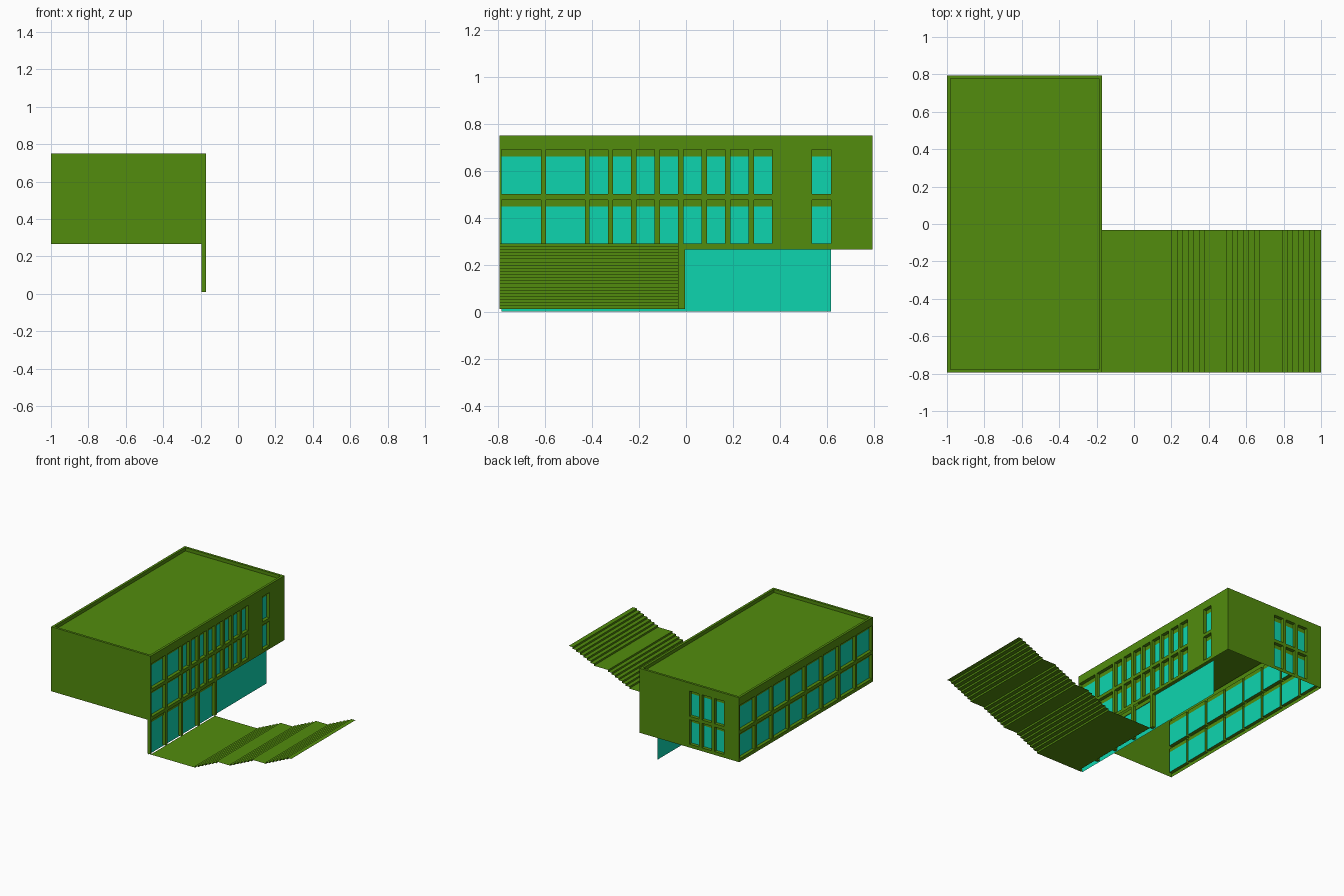
import bpy, bmesh
from mathutils import Vector

if "Cube" in bpy.data.objects:
    bpy.data.objects.remove(bpy.data.objects["Cube"])

X0, X1, Y = -1.0, -0.17, 0.795
Z0, Z1, ROOF = 0.265, 0.75, 0.725
DEPTH = 0.025
ROWS = [(0.29, 0.447, 0.475), (0.50, 0.66, 0.69)]   # sill, glass top, opening top


def material(name, rgb):
    m = bpy.data.materials.new(name)
    m.diffuse_color = (*rgb, 1)
    m.use_nodes = True
    m.node_tree.nodes["Principled BSDF"].inputs["Base Color"].default_value = m.diffuse_color
    return m


GREEN = material("green_render", (0.084, 0.262, 0.004))
TEAL = material("teal_glass", (0.004, 0.665, 0.429))


def finish(name, bm, mat):
    bmesh.ops.remove_doubles(bm, verts=bm.verts[:], dist=1e-5)
    me = bpy.data.meshes.new(name)
    bm.to_mesh(me)
    bm.free()
    me.materials.append(mat)
    ob = bpy.data.objects.new(name, me)
    bpy.context.collection.objects.link(ob)
    return ob


def quad(bm, pts, facing):
    """Add a quad wound so that it faces the given direction."""
    p = [Vector(q) for q in pts]
    if (p[1] - p[0]).cross(p[2] - p[0]).dot(Vector(facing)) < 0:
        p.reverse()
    bm.faces.new([bm.verts.new(q) for q in p])


def box(bm, x, y, z):
    r = bmesh.ops.create_cube(bm, size=1)
    for v in r["verts"]:
        v.co = [a + (c + 0.5) * (b - a) for (a, b), c in zip((x, y, z), v.co)]


def wall(name, P, u0, u1, spans):
    """Sheet wall with recessed windows; P maps (along, up, depth) to space."""
    out = Vector(P(0, 0, 0)) - Vector(P(0, 0, 1))
    along = Vector(P(1, 0, 0)) - Vector(P(0, 0, 0))
    up = Vector((0, 0, 1))
    bm, gl = bmesh.new(), bmesh.new()
    us = sorted({u0, u1, *[e for s in spans for e in s]})
    vs = sorted({Z0, Z1, *[e for r in ROWS for e in (r[0], r[2])]}) if spans else [Z0, Z1]

    def rect(b, a0, a1, b0, b1, d):
        quad(b, [P(a0, b0, d), P(a1, b0, d), P(a1, b1, d), P(a0, b1, d)], out)

    for a0, a1 in zip(us, us[1:]):
        for b0, b1 in zip(vs, vs[1:]):
            hole = (a0, a1) in spans and any((b0, b1) == (r[0], r[2]) for r in ROWS)
            if not hole:
                rect(bm, a0, a1, b0, b1, 0)
    D = DEPTH
    for a0, a1 in spans:
        for b0, g, b1 in ROWS:
            # reveals, blind box above the pane, and the pane
            for a, s in ((a0, 1), (a1, -1)):
                quad(bm, [P(a, b0, 0), P(a, b1, 0), P(a, b1, D), P(a, b0, D)], along * s)
            for b, s in ((b0, 1), (b1, -1)):
                quad(bm, [P(a0, b, 0), P(a1, b, 0), P(a1, b, D), P(a0, b, D)], up * s)
            rect(bm, a0, a1, g, b1, D)
            rect(gl, a0, a1, b0, g, D)
    finish(name, bm, GREEN)
    if spans:
        finish(name + "_glass", gl, TEAL)
    else:
        gl.free()


# Upper storeys: four sheet walls
right = [(-0.785, -0.618), (-0.597, -0.43)]
right += [(round(-0.41 + 0.0998 * i, 4), round(-0.333 + 0.0998 * i, 4)) for i in range(8)]
right += [(0.537, 0.617)]
w = (1.57 - 7 * 0.02) / 8
left = [(-0.785 + i * (w + 0.02), -0.785 + i * (w + 0.02) + w) for i in range(8)]
back = [(-0.875, -0.795), (-0.77, -0.69), (-0.665, -0.585)]
wall("right_wall", lambda u, v, d: (X1 - d, u, v), -Y, Y, right)
wall("left_wall", lambda u, v, d: (X0 + d, u, v), -Y, Y, left)
wall("back_wall", lambda u, v, d: (u, Y - d, v), X0, X1, back)
wall("front_wall", lambda u, v, d: (u, -Y + d, v), X0, X1, [])

# Roof deck with a parapet rim
bm = bmesh.new()
T = 0.018
outer = [(X0, -Y), (X1, -Y), (X1, Y), (X0, Y)]
inner = [(X0 + T, -Y + T), (X1 - T, -Y + T), (X1 - T, Y - T), (X0 + T, Y - T)]
mid = Vector(((X0 + X1) / 2, 0, 0))
for i in range(4):
    j = (i + 1) % 4
    quad(bm, [(*outer[i], Z1), (*outer[j], Z1), (*inner[j], Z1), (*inner[i], Z1)], (0, 0, 1))
    centre = (Vector((*inner[i], 0)) + Vector((*inner[j], 0))) / 2
    quad(bm, [(*inner[i], Z1), (*inner[j], Z1), (*inner[j], ROOF), (*inner[i], ROOF)], mid - centre)
quad(bm, [(*p, ROOF) for p in inner], (0, 0, 1))
finish("roof_parapet", bm, GREEN)

# Ground floor posts and lintel
bm = bmesh.new()
for y in [(-Y, -0.785), (-0.618, -0.597), (-0.43, -0.41), (-0.232, -0.21), (-0.032, -0.005)]:
    box(bm, (X1 - DEPTH, X1), y, (0.01, Z0))
box(bm, (-0.193, -0.189), (-0.79, -0.01), (0.235, Z0))
finish("ground_posts", bm, GREEN)

# Ground floor glass screen
bm = bmesh.new()
quad(bm, [(-0.194, -0.785, 0), (-0.194, 0.617, 0), (-0.194, 0.617, Z0), (-0.194, -0.785, Z0)], (1, 0, 0))
finish("ground_glass", bm, TEAL)

# Terrace and three flights of steps, a thin folded sheet
prof = [(X1, 0.01)]
z, rise = 0.01, 0.28 / 21
for start in (0.20, 0.495, 0.79):
    for k in range(7):
        x = start + k * 0.0293
        prof += [(x, z), (x, z + rise)]
        z += rise
prof.append((1.0, z))
bm = bmesh.new()
for (xa, za), (xb, zb) in zip(prof, prof[1:]):
    quad(bm, [(xa, -Y, za), (xb, -Y, zb), (xb, -0.032, zb), (xa, -0.032, za)], (-1, 0, 1))
finish("terrace_steps", bm, GREEN)
